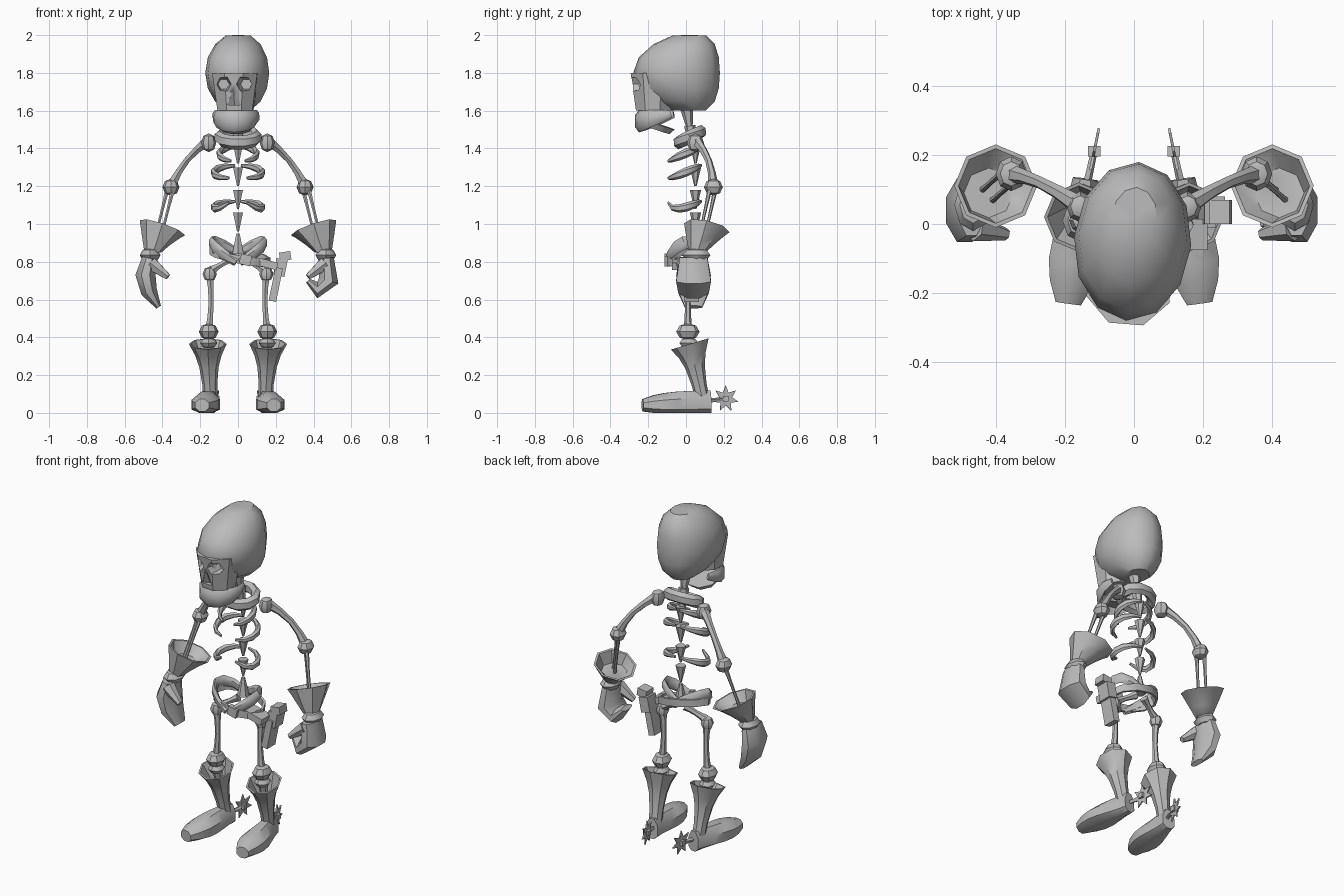
import bpy, bmesh
from math import sin, cos, pi, tau, radians
from mathutils import Vector, Matrix

cube = bpy.data.objects.get("Cube")
if cube:
    bpy.data.objects.remove(cube)

grey = bpy.data.materials.new("bone_grey")
grey.use_nodes = True
grey.diffuse_color = (.5, .5, .5, 1)
grey.node_tree.nodes["Principled BSDF"].inputs["Base Color"].default_value = (.5, .5, .5, 1)

DEPTH = Vector((0, 1, 0))
UP = Vector((0, 0, 1))


def finish(name, bm):
    bmesh.ops.recalc_face_normals(bm, faces=bm.faces)
    mesh = bpy.data.meshes.new(name)
    bm.to_mesh(mesh)
    bm.free()
    mesh.materials.append(grey)
    part = bpy.data.objects.new(name, mesh)
    bpy.context.collection.objects.link(part)
    bpy.ops.object.select_all(action='DESELECT')
    part.select_set(True)
    bpy.context.view_layer.objects.active = part
    bpy.ops.object.shade_smooth_by_angle(angle=radians(40))
    return part


def skin(name, rings, closed=False):
    """Bridge equal point rings into one surface."""
    bm = bmesh.new()
    loops = [[bm.verts.new(point) for point in ring] for ring in rings]
    following = loops[1:] + loops[:1] if closed else loops[1:]
    for lower, upper in zip(loops, following):
        for i in range(len(lower)):
            bm.faces.new((lower[i - 1], lower[i], upper[i], upper[i - 1]))
    if not closed:
        bm.faces.new(loops[0])
        bm.faces.new(loops[-1])
    return finish(name, bm)


def sweep(name, path, section, sides=6, ref=DEPTH, closed=False):
    """Sweep an ellipse along a path; section(t) gives its half width and its half size along ref."""
    path = [Vector(point) for point in path]
    last = len(path) - 1
    rings = []
    for i, point in enumerate(path):
        if closed:
            along = path[(i + 1) % len(path)] - path[i - 1]
        else:
            along = path[min(i + 1, last)] - path[max(i - 1, 0)]
        along.normalize()
        tall = (ref - along * along.dot(ref)).normalized()
        wide = along.cross(tall)
        a, b = section(i / last)
        ring = []
        for k in range(sides):
            angle = tau * (k + .5) / sides
            corner = point + wide * a * cos(angle) + tall * b * sin(angle)
            corner.z = max(corner.z, 0)
            ring.append(corner)
        rings.append(ring)
    return skin(name, rings, closed)


def line(start, end, steps=4, bow=(0, 0, 0)):
    start, end, bow = Vector(start), Vector(end), Vector(bow)
    return [start.lerp(end, k / steps) + bow * sin(pi * k / steps) for k in range(steps + 1)]


def cone(name, start, end, first, second, sides=6):
    return sweep(name, line(start, end, 1), lambda t: (first + (second - first) * t,) * 2, sides)


def bone(name, start, end, radius, bow=(0, 0, 0)):
    """Slightly bowed shaft with flared ends."""
    return sweep(name, line(start, end, bow=bow), lambda t: (radius * (1 + .6 * (2 * t - 1) ** 2),) * 2)


def arc(centre, size, lift, start=0, end=tau, steps=10, curl=0):
    """Part of an ellipse, sloped by lift along x and y, with a raised tip."""
    points = []
    for k in range(steps + 1):
        t = k / steps
        angle = start + (end - start) * t
        rise = lift[0] * cos(angle) + lift[1] * sin(angle) + curl * t ** 4
        points.append(Vector(centre) + Vector((size[0] * cos(angle), size[1] * sin(angle), rise)))
    return points


def knob(name, place, size):
    bm = bmesh.new()
    bmesh.ops.create_uvsphere(bm, u_segments=8, v_segments=4, radius=1)
    shape = Matrix.Translation(place) @ Matrix.Diagonal((*size, 1))
    bmesh.ops.transform(bm, matrix=shape, verts=bm.verts)
    return finish(name, bm)


def funnel(name, bottom, top, small, wide, tilt, power):
    """Open flaring sleeve with a sloped rim and an inner wall."""
    rings = []
    for t, inset in ((0, 1), (.3, 1), (.6, 1), (.8, 1), (1, 1), (1, .9), (.6, .8)):
        centre = Vector(bottom).lerp(Vector(top), t)
        radius = inset * (small + (wide - small) * t ** power)
        ring = []
        for k in range(8):
            out = Vector((cos(tau * k / 8), sin(tau * k / 8), 0)) * radius
            ring.append(centre + out + UP * out.dot(Vector(tilt)) * t)
        rings.append(ring)
    return skin(name, rings)


def box(name, place, size, lean=0):
    bm = bmesh.new()
    bmesh.ops.create_cube(bm, size=1)
    shape = Matrix.Translation(place) @ Matrix.Rotation(lean, 4, 'Y') @ Matrix.Diagonal((*size, 1))
    bmesh.ops.transform(bm, matrix=shape, verts=bm.verts)
    return finish(name, bm)


def carve(part, cutter):
    cut = part.modifiers.new("carve", 'BOOLEAN')
    cut.operation, cut.object, cut.solver = 'DIFFERENCE', cutter, 'EXACT'
    bpy.context.view_layer.objects.active = part
    bpy.ops.object.modifier_apply(modifier=cut.name)
    bpy.data.objects.remove(cutter)


# Cranium: egg shape with a flattened crown and base, crown leaning back
bm = bmesh.new()
bmesh.ops.create_uvsphere(bm, u_segments=12, v_segments=8, radius=1)
for v in bm.verts:
    x, y, z = v.co
    z = max(-.93, min(z, .93))
    v.co = (.17 * x, .23 * y - .05 + .08 * z * z, 1.8 + .215 * z)
cranium = finish("cranium", bm)

# Face block with eye sockets and nose hole
face = cone("face", (0, -.17, 1.8), (0, -.17, 1.6), .13, .1, 8)
for s in (-1, 1):
    for part in (cranium, face):
        carve(part, cone("socket_cutter", (s * .05, -.4, 1.74), (s * .06, -.2, 1.74), .06, .03))
carve(face, cone("nose_cutter", (0, -.28, 1.7), (0, -.28, 1.63), .01, .04))

# Jaw: horseshoe band, deepest at the chin
jaw = sweep("jaw", arc((0, -.13, 1.57), (.11, .12), (0, .025), pi - .5, tau + .5, 8),
            lambda t: (.01 + .015 * sin(pi * t), .02 + .04 * sin(pi * t)), ref=UP)
chin = cone("jaw_floor", (0, -.15, 1.53), (0, -.16, 1.5), .1, .08, 8)
for part in (cranium, face, jaw, chin):
    part.data.transform(Matrix.Rotation(-.08, 4, 'Z'))

# Neck and tapered vertebrae
cone("neck", (0, 0, 1.64), (0, .02, 1.5), .04, .015)
cone("neck_base", (0, .02, 1.52), (0, .04, 1.4), .03, .02)
for k in range(4):
    z = 1.06 + .12 * k
    cone("vertebra", (0, .05, z), (0, .05, z - .1), .03, .006)
cone("lower_vertebra", (0, .05, .95), (0, .05, .84), .01, .035)

# Shoulder girdle and slanted belt
sweep("shoulder_girdle", arc((0, .02, 1.46), (.1, .065), (0, .03))[1:], lambda t: (.027, .036), ref=UP, closed=True)
sweep("belt", arc((.01, 0, .83), (.155, .1), (-.03, .02))[1:], lambda t: (.01, .03), 4, UP, True)
box("buckle", (.04, -.1, .81), (.06, .03, .055), .25)

# Holster with pistol on the left hip
box("belt_hanger", (.15, -.03, .79), (.12, .09, .04), .25)
box("holster", (.2, .03, .68), (.04, .08, .18), .2)
box("pistol_frame", (.225, .04, .77), (.06, .08, .09), .2)
box("pistol_grip", (.25, .035, .83), (.06, .07, .045), -.15)

for s, side in ((-1, "right"), (1, "left")):
    # Ribs and pelvis wing: arcs running from the spine round to the front
    for label, z, width, curl in (("upper_rib", 1.27, .13, .01), ("lower_rib", 1.08, .13, .07), ("top_rib", 1.37, .1, 0)):
        sweep(f"{side}_{label}", arc((0, -.01, z), (s * width, .09), (0, .04), 1.45, -1.2, 6, curl),
              lambda t: (.006 + .01 * sin(pi * t), .008 + .016 * sin(pi * t)), ref=UP)
    sweep(f"{side}_pelvis_wing", arc((0, -.01, .82), (s * .14, .09), (.08, .03), 1.5, -1.5, 6),
          lambda t: (.015, .02 + .015 * sin(pi * t)), ref=UP)
    bone(f"{side}_hip_strut", (s * .03, .05, .82), (s * .14, .01, .755), .016)

    # Arm: shoulder, bowed upper arm, elbow, paired forearm bones
    knob(f"{side}_shoulder", (s * .155, .05, 1.43), (.04, .045, .05))
    bone(f"{side}_upper_arm", (s * .16, .055, 1.44), (s * .355, .145, 1.2), .018, (s * .015, .02, .015))
    knob(f"{side}_elbow", (s * .355, .145, 1.195), (.045, .05, .045))
    for d in (-.015, .015):
        bone(f"{side}_forearm_bone", (s * .36 + d, .14 - d, 1.18), (s * .44 + d, .07 - d, .86), .008)

    # Gauntlet cuff and wrist roll
    funnel(f"{side}_cuff", (s * .45, .06, .85), (s * .4, .11, .98), .045, .12, (s * .33, -.2, 0), 1)
    knob(f"{side}_wrist_roll", (s * .465, .055, .835), (.055, .075, .04))

    # Mitten: a fist on the left, half open on the right
    fingers = ((.48, .7), (.42, .65), (.37, .7)) if s > 0 else ((.49, .73), (.47, .64), (.42, .56))
    sweep(f"{side}_hand", [(s * x, .04, z) for x, z in ((.47, .82), *fingers)],
          lambda t: (.015 + .043 * sin(pi * (.2 + .8 * t)), .05 + .05 * sin(pi * (.2 + .8 * t))), 8)
    cone(f"{side}_thumb", (s * .46, -.01, .79), (s * .37, -.03, .72), .04, .018)

    # Leg: hip ball, thigh, knee
    knob(f"{side}_hip_ball", (s * .15, .01, .735), (.038, .036, .04))
    bone(f"{side}_thigh", (s * .15, .01, .74), (s * .155, .01, .43), .015, (-s * .01, 0, 0))
    knob(f"{side}_kneecap", (s * .155, .01, .43), (.052, .062, .045))
    knob(f"{side}_knee_joint", (s * .155, .015, .37), (.045, .05, .03))
    cone(f"{side}_shin", (s * .155, .015, .38), (s * .15, .04, .26), .03, .02)

    # Boot shaft and foot, toes turned out
    funnel(f"{side}_boot_shaft", (s * .145, .09, .06), (s * .16, .02, .365), .038, .1, (0, .3, 0), 3)
    sweep(f"{side}_foot", line((s * .14, .13, .05), (s * .19, -.23, .04), 6),
          lambda t: (.04 + .04 * sin(pi * t ** 1.5), .075 - .04 * t ** 4), 8, UP)

    # Spur: arm, hub and seven-pointed star
    hub = Vector((s * .115, .21, .075))
    cone(f"{side}_spur_arm", (s * .135, .12, .065), hub, .012, .01, 4)
    box(f"{side}_spur_hub", hub, (.035, .03, .03))
    turn = Matrix.Translation(hub) @ Matrix.Rotation(s * .2, 4, 'Z')
    skin(f"{side}_spur_star", [[turn @ Vector((x, r * sin(pi * k / 7), r * cos(pi * k / 7)))
                                for k in range(14) for r in [.035 if k % 2 else .07]] for x in (-.004, .004)])
